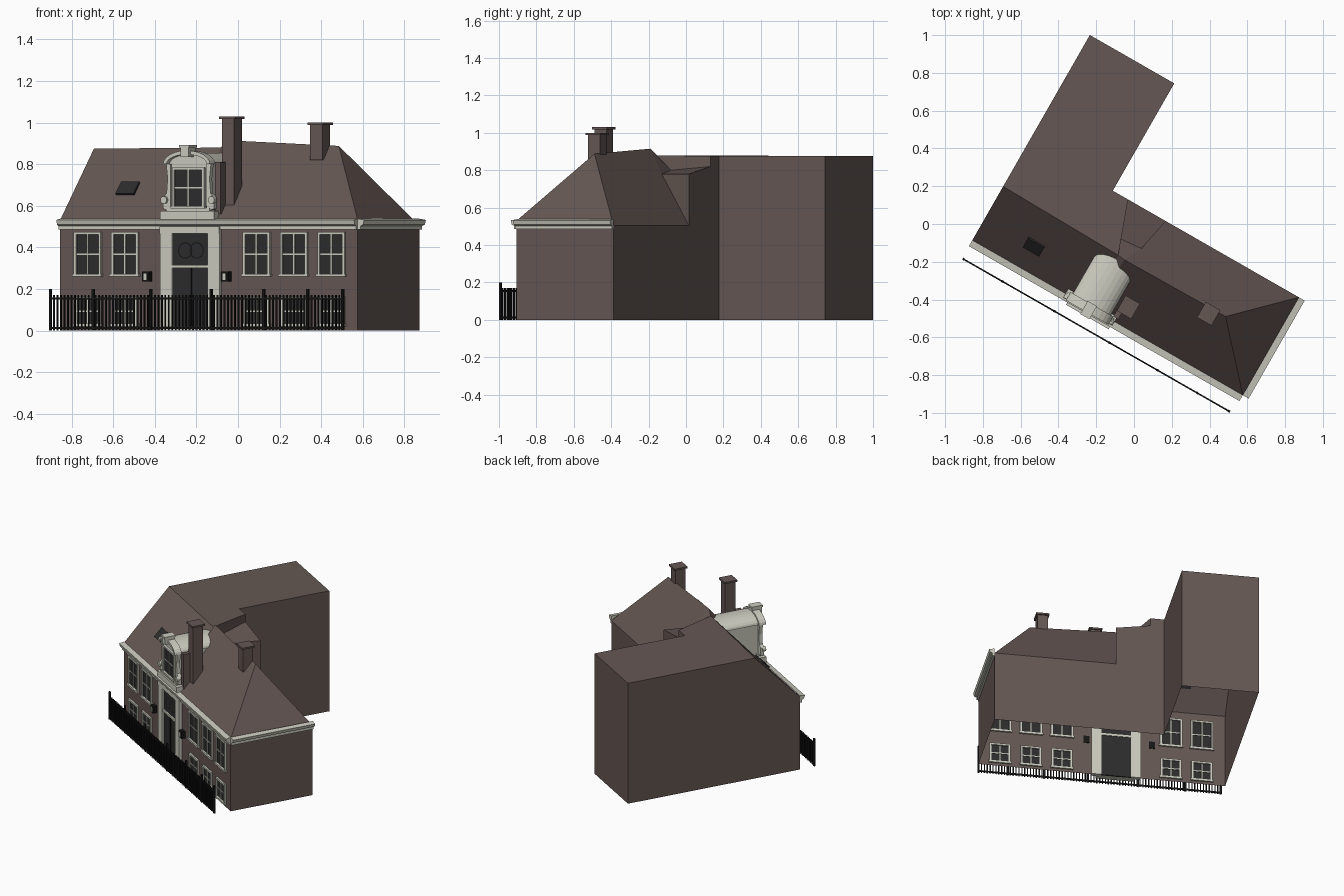
import bpy, bmesh, math
from mathutils import Matrix, Vector

if "Cube" in bpy.data.objects:
    bpy.data.objects.remove(bpy.data.objects["Cube"])

TURN = math.radians(-29.8)   # whole house stands turned on the plot
FRONT = -0.5                 # depth of the facade plane


def material(name, r, g, b):
    m = bpy.data.materials.new(name)
    m.use_nodes = True
    m.diffuse_color = (r, g, b, 1)
    m.node_tree.nodes["Principled BSDF"].inputs["Base Color"].default_value = (r, g, b, 1)
    return m


BROWN = material("brown brick", .13, .095, .086)
CREAM = material("cream trim", .6, .6, .52)
GLASS = material("dark glass", .025, .025, .026)
BLACK = material("black iron", .008, .008, .008)


def finish(name, bm, mat):
    bmesh.ops.recalc_face_normals(bm, faces=bm.faces)
    mesh = bpy.data.meshes.new(name)
    bm.to_mesh(mesh)
    bm.free()
    mesh.materials.append(mat)
    ob = bpy.data.objects.new(name, mesh)
    ob.rotation_euler.z = TURN
    bpy.context.collection.objects.link(ob)
    return ob


def add_box(bm, u0, u1, v0, v1, z0, z1):
    size = Matrix.Diagonal((u1 - u0, v1 - v0, z1 - z0, 1))
    place = Matrix.Translation(((u0 + u1) / 2, (v0 + v1) / 2, (z0 + z1) / 2))
    bmesh.ops.create_cube(bm, size=1, matrix=place @ size)


def boxes(name, mat, *items):
    bm = bmesh.new()
    for item in items:
        add_box(bm, *item)
    return finish(name, bm, mat)


def extrude(name, mat, points, direction):
    bm = bmesh.new()
    face = bm.faces.new([bm.verts.new(p) for p in points])
    new = bmesh.ops.extrude_face_region(bm, geom=[face])["geom"]
    verts = [g for g in new if isinstance(g, bmesh.types.BMVert)]
    bmesh.ops.translate(bm, verts=verts, vec=Vector(direction))
    return finish(name, bm, mat)


# House shell, open underneath: plan corners on the ground, then roof points
ground = {"a": (-.7, FRONT), "b": (.95, FRONT), "c": (.95, .097), "d": (.139, .097),
          "e": (-.092, .097), "f": (-.185, .097), "g": (-.185, .752), "h": (-.7, .752)}
eaves = {"a": .53, "b": .53, "c": .505, "d": .505, "e": .875, "f": .875, "g": .875, "h": .875}
bm = bmesh.new()
pt = {}
for key, (u, v) in ground.items():
    pt[key] = bm.verts.new((u, v, 0))
    pt[key.upper()] = bm.verts.new((u, v, eaves[key]))
for key, co in {"M": (.03, FRONT, .53), "R": (-.7, -.172, .875), "S": (.01, -.185, .88),
                "T": (.05, -.19, .915), "U": (.664, -.184, .888), "X": (.139, .097, .78),
                "Y": (-.092, .097, .82), "P": (.099, -.093, .78), "Q": (-.021, -.104, .8)}.items():
    pt[key] = bm.verts.new(co)
for loop in ("abBMA", "bcCB", "cdDC", "deYXD", "efFEY", "fgGF", "ghHG", "haARH",   # walls
             "AMSR", "MTS", "MBUT", "BCU", "CDPTU", "DXP", "XYQP", "YESQ",        # pitched roof
             "QSTP", "RSEFGH"):                                                   # rear flat roof
    bm.faces.new([pt[k] for k in loop])
finish("house_shell", bm, BROWN)

# Gutters along the front and the right end
gutter = [(0, .485), (.015, .485), (.015, .503), (.03, .51), (.036, .532), (0, .538)]
extrude("front_gutter", CREAM, [(-.7, FRONT - o, z) for o, z in gutter], (1.65, 0, 0))
extrude("side_gutter", CREAM, [(.95 + o, FRONT, z) for o, z in gutter], (0, .597, 0))


# Windows: surround and glazing bars around a glass plate set through the wall
def window(name, u0, u1, z0, z1, v=FRONT, edge=.013):
    bar = .004
    um, zm = (u0 + u1) / 2, (z0 + z1) / 2
    d0, d1 = v - .012, v + .012
    boxes(name + "_frame", CREAM,
          (u0, u0 + edge, d0, d1, z0, z1), (u1 - edge, u1, d0, d1, z0, z1),
          (u0, u1, d0, d1, z1 - edge, z1), (u0 - .006, u1 + .006, d0 - .006, d1, z0, z0 + edge),
          (um - bar, um + bar, v - .008, v + .008, z0, z1),
          (u0, u1, v - .008, v + .008, zm - bar, zm + bar))
    boxes(name + "_glass", GLASS, (u0 + bar, u1 - bar, v - .004, v + .004, z0 + bar, z1 - bar))


for i, u in enumerate((-.543, -.336, .393, .6, .808)):
    window(f"upper_window_{i + 1}", u - .075, u + .075, .26, .475)
    window(f"lower_window_{i + 1}", u - .07, u + .07, .02, .165)

# Front door with pilasters, lintel, transom and step
DOOR = .03
boxes("door_surround", CREAM,
      *[(DOOR + s * .132 - .033, DOOR + s * .132 + .033, -.52, -.49, 0, .485) for s in (-1, 1)],
      (DOOR - .165, DOOR + .165, -.522, -.49, .468, .5),
      (DOOR - .1, DOOR + .1, -.516, -.49, .3, .315))
boxes("door_step", CREAM, (DOOR - .13, DOOR + .13, -.55, -.5, 0, .02))
boxes("front_door", GLASS, (DOOR - .1, DOOR + .1, -.505, -.495, 0, .468))
boxes("door_split", BLACK, (DOOR - .003, DOOR + .003, -.509, -.5, 0, .3))


# Wrought ornament in the fanlight
def ring(name, u, z, radius):
    bm = bmesh.new()
    outer, inner = [], []
    for k in range(16):
        t = k * math.tau / 16
        for row, r in ((outer, radius), (inner, radius - .006)):
            row.append(bm.verts.new((u + r * math.cos(t), -.508, z + r * math.sin(t))))
    for k in range(16):
        j = (k + 1) % 16
        bm.faces.new((outer[k], outer[j], inner[j], inner[k]))
    finish(name, bm, BLACK)


for side, label in ((-1, "right"), (1, "left")):
    ring("fanlight_ring_" + label, DOOR + side * .032, .385, .04)

# Lanterns either side of the door
for u, label in ((-.209, "right"), (.229, "left")):
    boxes("lantern_" + label, BLACK, (u - .02, u + .02, -.53, -.495, .235, .285))
    boxes("lantern_pane_" + label, CREAM, (u - .009, u + .009, -.535, -.529, .243, .275))

# Dormer: body, base, scrolled sides, barrel roof, cornice and crest
MID = .018
boxes("dormer_body", CREAM, (MID - .105, MID + .105, FRONT, -.2, .54, .805))
boxes("dormer_base", CREAM, (MID - .15, MID + .15, -.525, -.47, .535, .575),
      (MID - .12, MID + .12, -.515, -.47, .575, .59))
window("dormer_window", MID - .088, MID + .088, .588, .785, FRONT - .004, .012)


def arch(half, spring, rise, depth, steps=12):
    angles = [math.pi * k / steps for k in range(steps + 1)]
    return [(MID + half * math.cos(t), depth, spring + rise * math.sin(t)) for t in angles]


extrude("dormer_barrel_roof", CREAM, arch(.115, .8, .055, FRONT), (0, .3, 0))
band = arch(.13, .8, .066, -.53) + arch(.112, .8, .047, -.53)[::-1]
extrude("dormer_cornice", CREAM, band, (0, .05, 0))
boxes("dormer_crest", CREAM, (MID - .022, MID + .022, -.55, -.48, .835, .885),
      (MID - .028, MID + .028, -.555, -.475, .88, .893))
for s, label in ((-1, "right"), (1, "left")):
    side = [(.1, .575), (.14, .585), (.142, .64), (.122, .66), (.116, .73), (.124, .8), (.1, .8)]
    extrude("dormer_scroll_" + label, CREAM, [(MID + s * o, -.51, z) for o, z in side], (0, .025, 0))
    bm = bmesh.new()
    spin = Matrix.Translation((MID + s * .132, -.51, .628)) @ Matrix.Rotation(math.pi / 2, 4, "X")
    bmesh.ops.create_cone(bm, cap_ends=True, segments=14, radius1=.018, radius2=.018,
                          depth=.025, matrix=spin)
    finish("scroll_roundel_" + label, bm, CREAM)

# Chimneys with projecting caps
for name, u, v, z0, z1 in (("tall", .193, -.397, .58, 1.03), ("end", .579, -.216, .82, 1.0)):
    w, d, cap = .034, .037, .01
    boxes(name + "_chimney", BROWN, (u - w, u + w, v - d, v + d, z0, z1 - .01),
          (u - w - cap, u + w + cap, v - d - cap, v + d + cap, z1 - .012, z1))
boxes("dormer_side_stack", BROWN, (.148, .178, -.48, -.42, .56, .81))

# Skylight raised above the front roof slope
extrude("skylight", GLASS, [(-.45, -.4, .66), (-.35, -.4, .66), (-.35, -.345, .717), (-.45, -.345, .717)],
        (0, .012, -.012))

# Iron railing: rails, close bars and taller posts
LEFT, RIGHT, LINE = -.69, .93, -.61
bm = bmesh.new()
for z in (.012, .155):
    add_box(bm, LEFT, RIGHT, LINE - .004, LINE + .004, z - .005, z + .005)
count = 84
for k in range(count + 1):
    u = LEFT + (RIGHT - LEFT) * k / count
    add_box(bm, u - .0035, u + .0035, LINE - .003, LINE + .003, 0, .17)
finish("fence_railing", bm, BLACK)
boxes("fence_posts", BLACK, *[(u - .006, u + .006, LINE - .006, LINE + .006, 0, .2)
                              for u in (LEFT, -.452, -.135, .2, .493, .735, RIGHT)])
